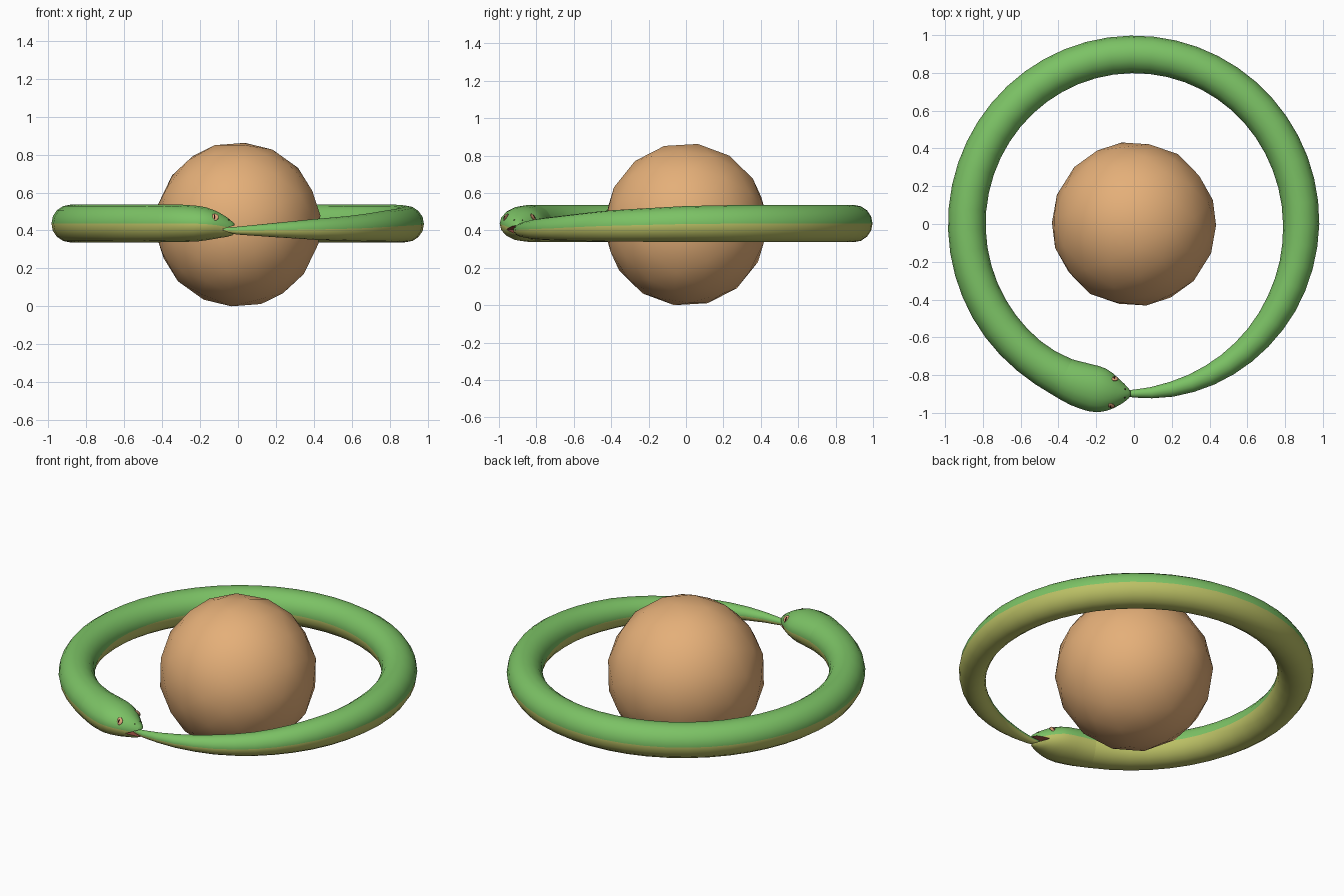
import bpy, bmesh, math
from mathutils import Vector, Euler

if "Cube" in bpy.data.objects:
    bpy.data.objects.remove(bpy.data.objects["Cube"])

def mat(name, c):
    m = bpy.data.materials.new(name)
    m.diffuse_color = (*c, 1)
    m.use_nodes = True
    m.node_tree.nodes["Principled BSDF"].inputs["Base Color"].default_value = m.diffuse_color
    return m

GREEN = mat("green_scales", (0.20, 0.54, 0.13))
BELLY = mat("olive_belly", (0.50, 0.53, 0.13))
CLAY = mat("clay", (0.78, 0.43, 0.19))
EYE = mat("eye_tan", (0.75, 0.38, 0.20))
DARK = mat("dark", (0.05, 0.01, 0.01))
MOUTH = mat("mouth_red", (0.30, 0.07, 0.05))

def make(name, bm, mats, angle=50):
    me = bpy.data.meshes.new(name)
    bm.to_mesh(me)
    bm.free()
    ob = bpy.data.objects.new(name, me)
    bpy.context.collection.objects.link(ob)
    for m in mats:
        me.materials.append(m)
    smooth(ob, angle)
    return ob

def smooth(ob, angle):
    bpy.ops.object.select_all(action='DESELECT')
    ob.select_set(True)
    bpy.context.view_layer.objects.active = ob
    bpy.ops.object.shade_smooth_by_angle(angle=math.radians(angle))

# Stations along the snake: degrees round the ring, half width, top z, bottom z
ST = [(-5, .012, .414, .390), (0, .021, .420, .378), (13, .040, .440, .364),
      (27, .055, .460, .351), (42, .068, .477, .344), (63, .084, .507, .340),
      (90, .096, .530, .338), (110, .099, .536, .337), (325, .100, .536, .337),
      (335, .108, .536, .338), (340.5, .119, .536, .339), (346, .123, .530, .342),
      (349, .117, .522, .348), (351.5, .102, .509, .354), (353.6, .083, .494, .360),
      (356.2, .054, .470, .366), (358.1, .030, .446, .374), (358.8, .014, .434, .385)]

def section(s):
    for a, b in zip(ST, ST[1:]):
        if s <= b[0]:
            f = (s - a[0]) / (b[0] - a[0])
            return [p + (q - p) * f for p, q in zip(a, b)][1:]
    return ST[-1][1:]

def surf(s, t, k=1.0):
    # Point on the skin: s degrees along the ring, t radians round the section
    w, zt, zb = section(s)
    a = math.radians(s - 90)
    off = k * w * math.cos(t)
    return Vector(((.885 + off) * math.cos(a), (.898 + off) * math.sin(a),
                   (zt + zb) / 2 + k * (zt - zb) / 2 * math.sin(t)))

def sweep(name, stops, n=16):
    bm = bmesh.new()
    rings = [[bm.verts.new(surf(s, 2 * math.pi * i / n)) for i in range(n)] for s in stops]
    for r, q in zip(rings, rings[1:]):
        for i in range(n):
            j = (i + 1) % n
            f = bm.faces.new((r[i], r[j], q[j], q[i]))
            f.material_index = 0 if i < n // 2 else 1
    bm.faces.new(rings[0])
    bm.faces.new(rings[-1])
    bmesh.ops.recalc_face_normals(bm, faces=bm.faces)
    return make(name, bm, [GREEN, BELLY, MOUTH])

# Body with tapering tail, then the head
NECK = 335
sweep("body_and_tail", [-5, 0, 6, 13, 20, 27] + [34 + 7 * i for i in range(43)] + [NECK])
head = sweep("head", [NECK, 337.5, 340.5, 343, 346, 347.5, 349, 350.5, 351.5, 352.6,
                      353.6, 355, 356.2, 357.2, 358.1, 358.8])

# Wedge that opens the mouth around the tail tip
bm = bmesh.new()
prof = [(-.085, .405), (.05, .355), (.05, .433), (-.03, .424)]
sides = [[bm.verts.new((x, y, z)) for x, z in prof] for y in (-1.1, -.7)]
bm.faces.new(sides[0])
bm.faces.new(sides[1])
for i in range(4):
    j = (i + 1) % 4
    bm.faces.new((sides[0][i], sides[0][j], sides[1][j], sides[1][i]))
for f in bm.faces:
    f.material_index = 2
bmesh.ops.recalc_face_normals(bm, faces=bm.faces)
cutter = make("mouth_cutter", bm, [GREEN, BELLY, MOUTH])
mod = head.modifiers.new("mouth", 'BOOLEAN')
mod.operation = 'DIFFERENCE'
mod.solver = 'EXACT'
mod.object = cutter
smooth(head, 50)
bpy.ops.object.modifier_apply(modifier="mouth")
bpy.data.objects.remove(cutter)
smooth(head, 50)

# Eyes, slit pupils and nostrils, one each side
def bead(name, s, t, k, scale, m):
    p = surf(s, t, k)
    d = p - surf(s, t, 0)
    bm = bmesh.new()
    bmesh.ops.create_uvsphere(bm, u_segments=12, v_segments=8, radius=1)
    ob = make(name, bm, [m], 60)
    ob.location = p
    ob.rotation_euler = d.to_track_quat('Z', 'Y').to_euler()
    ob.scale = scale

for side, t in (("outer", .62), ("inner", math.pi - .62)):
    bead(side + "_eye", 352.6, t, .97, (.022, .022, .008), EYE)
    bead(side + "_pupil", 352.6, t, 1.03, (.004, .014, .006), DARK)
    u = 1.05 if t < 1.5 else math.pi - 1.05
    bead(side + "_nostril", 356.9, u, 1.0, (.004, .004, .003), DARK)

# Low-poly ball: icosahedron with every edge in three
bm = bmesh.new()
bmesh.ops.create_icosphere(bm, subdivisions=1, radius=1)
bmesh.ops.subdivide_edges(bm, edges=bm.edges[:], cuts=2, use_grid_fill=True)
rot = Euler((.5, .3, .2)).to_matrix()
for v in bm.verts:
    v.co = rot @ (v.co.normalized() * .437)
low = min(v.co.z for v in bm.verts)
bmesh.ops.translate(bm, verts=bm.verts, vec=(0, 0, -low))
make("ball", bm, [CLAY], 60)
